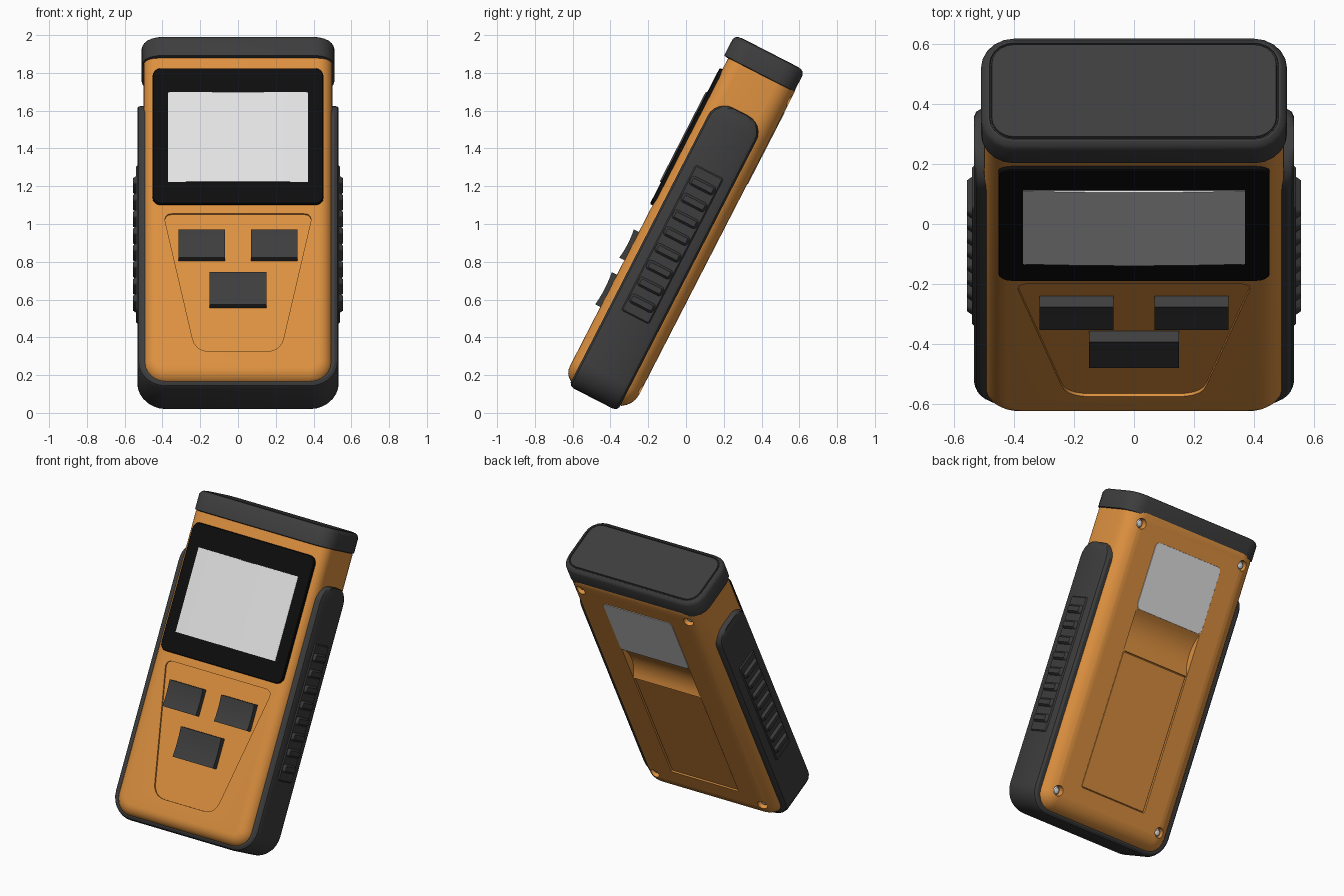
import bpy, bmesh, math
from mathutils import Matrix

if "Cube" in bpy.data.objects:
    bpy.data.objects.remove(bpy.data.objects["Cube"])

# Local frame: x = width, d = depth (front is negative), s = along the leaning body
TILT = Matrix.Rotation(math.radians(-27.2), 4, 'X')


def material(name, rgb):
    m = bpy.data.materials.new(name)
    m.diffuse_color = (*rgb, 1)
    m.use_nodes = True
    m.node_tree.nodes["Principled BSDF"].inputs["Base Color"].default_value = m.diffuse_color
    return m


ORANGE = material("orange plastic", (0.72, 0.28, 0.05))
RUBBER = material("dark grey rubber", (0.047, 0.047, 0.047))
BLACK = material("black bezel", (0.004, 0.004, 0.004))
LIGHT = material("light grey", (0.76, 0.76, 0.76))


def loft(name, rings, mat, smooth=True):
    """Skin a list of equal-length closed rings and cap both ends."""
    bm = bmesh.new()
    vs = [[bm.verts.new(TILT @ Matrix.Translation(p).to_translation()) for p in r] for r in rings]
    n = len(vs[0])
    for a, b in zip(vs, vs[1:]):
        for i in range(n):
            bm.faces.new((a[i], a[(i + 1) % n], b[(i + 1) % n], b[i]))
    bm.faces.new(vs[0])
    bm.faces.new(vs[-1])
    bmesh.ops.recalc_face_normals(bm, faces=bm.faces[:])
    me = bpy.data.meshes.new(name)
    bm.to_mesh(me)
    bm.free()
    me.materials.append(mat)
    ob = bpy.data.objects.new(name, me)
    bpy.context.collection.objects.link(ob)
    if smooth:
        shade(ob)
    return ob


def activate(ob):
    bpy.ops.object.select_all(action='DESELECT')
    ob.select_set(True)
    bpy.context.view_layer.objects.active = ob


def shade(ob):
    activate(ob)
    bpy.ops.object.shade_smooth_by_angle(angle=math.radians(32))


def rrect(x0, x1, y0, y1, r, inset=0.0, seg=6):
    """Rounded rectangle, optionally shrunk by an inset."""
    r2 = max(r - inset, 0.004)
    x0, x1, y0, y1 = x0 + inset, x1 - inset, y0 + inset, y1 - inset
    corners = [(x1 - r2, y1 - r2, 0), (x0 + r2, y1 - r2, 90), (x0 + r2, y0 + r2, 180), (x1 - r2, y0 + r2, 270)]
    return [(cx + r2 * math.cos(math.radians(a + 90 * i / seg)),
             cy + r2 * math.sin(math.radians(a + 90 * i / seg)))
            for cx, cy, a in corners for i in range(seg + 1)]


def at_depth(pts, d):
    return [(x, d, s) for x, s in pts]


def plate(name, x0, x1, s0, s1, r, d_in, d_out, mat, bevel=0.004):
    """Rounded plate facing the front or the back."""
    sign = 1 if d_out > d_in else -1
    return loft(name, [at_depth(rrect(x0, x1, s0, s1, r, 0, 4), d_in),
                       at_depth(rrect(x0, x1, s0, s1, r, 0, 4), d_out - sign * bevel),
                       at_depth(rrect(x0, x1, s0, s1, r, bevel, 4), d_out)], mat)


def cut(target, cutter):
    mod = target.modifiers.new("cut", 'BOOLEAN')
    mod.operation, mod.solver, mod.object = 'DIFFERENCE', 'EXACT', cutter
    activate(target)
    bpy.ops.object.modifier_apply(modifier=mod.name)
    bpy.data.objects.remove(cutter)


# Main body: rounded slab with soft front and back edges
FRONT, BACK = -0.66, -0.265
prof = []
for i in range(7):
    t = math.pi / 2 * i / 6
    prof.append((0.075 * (1 - math.sin(t)), FRONT + 0.075 * (1 - math.cos(t))))
for i in range(7):
    t = math.pi / 2 * (1 - i / 6)
    prof.append((0.11 * (1 - math.sin(t)), BACK - 0.11 * (1 - math.cos(t))))
body = loft("body", [at_depth(rrect(-0.5, 0.5, -0.137, 1.88, 0.12, k), d) for k, d in prof], ORANGE, False)

# Shallow tapered keypad recess with rounded corners
trap = [(0.395, 0.847), (-0.395, 0.847), (-0.225, 0.026), (0.225, 0.026)]
outline = []
for i, (x, s) in enumerate(trap):
    ends = []
    for q in (trap[i - 1], trap[(i + 1) % 4]):
        k = (0.05 if i < 2 else 0.08) / math.hypot(q[0] - x, q[1] - s)
        ends.append((x + (q[0] - x) * k, s + (q[1] - s) * k))
    (ax, a_s), (bx, bs) = ends
    for j in range(6):
        t = j / 5
        outline.append(((1 - t) ** 2 * ax + 2 * t * (1 - t) * x + t * t * bx,
                        (1 - t) ** 2 * a_s + 2 * t * (1 - t) * s + t * t * bs))
cut(body, loft("keypad_cutter", [at_depth(outline, -0.75), at_depth(outline, FRONT + 0.011)], ORANGE, False))

# Finger scoop on the back, between the label and the battery door
R, sag = 0.225, 0.045
ring = [(BACK - sag + R + R * math.cos(2 * math.pi * i / 48), 1.09 + R * math.sin(2 * math.pi * i / 48))
        for i in range(48)]
cut(body, loft("scoop_cutter", [[(x, d, s) for d, s in ring] for x in (-0.25, 0.25)], ORANGE, False))

# Battery door recess
cut(body, loft("door_cutter", [at_depth(rrect(-0.25, 0.25, 0.075, 0.955, 0.01, 0, 2), d)
                               for d in (BACK - 0.015, -0.1)], ORANGE, False))

# Screw pockets and screws at the four back corners
for x in (-0.4, 0.4):
    for s in (0.0, 1.72):
        def disc(r, d):
            return [(x + r * math.cos(math.pi * i / 8), d, s + r * math.sin(math.pi * i / 8)) for i in range(16)]
        cut(body, loft("pocket_cutter", [disc(0.033, -0.315), disc(0.033, -0.1)], ORANGE, False))
        loft("screw", [disc(0.027, -0.325), disc(0.027, -0.298), disc(0.018, -0.286), disc(0.006, -0.282)], LIGHT)
shade(body)

plate("battery_door", -0.245, 0.245, 0.08, 0.95, 0.01, BACK - 0.02, BACK - 0.006, ORANGE, 0.002)
plate("back_label", -0.255, 0.255, 1.225, 1.655, 0.03, BACK - 0.004, BACK + 0.003, LIGHT, 0.001)

# Top cap with a grooved panel
cap = [(0.015, 1.772), (0, 1.776), (0, 1.872), (0.008, 1.888), (0.022, 1.897), (0.028, 1.897),
       (0.030, 1.89), (0.034, 1.89), (0.036, 1.9)]
loft("top_cap", [[(x, d, s) for x, d in rrect(-0.51, 0.51, -0.685, -0.268, 0.11, k, 5)] for k, s in cap], RUBBER)

# Rubber bumper: U-shaped strip around the sides and the bottom
HW, MID, TOP, RC, OUT, LOW = 0.145, -0.472, 1.55, 0.1, 0.533, -0.157
half = []  # x, s, normal x, normal s, half width, chamfer
for i in range(7):
    t = math.pi / 2 * (1 - i / 6)
    half.append((OUT - (0.018 if i == 0 else 0), TOP - RC + RC * math.sin(t), 1, 0,
                 HW - RC + RC * math.cos(t), 0.028))
CR = 0.15
for i in range(8):
    t = -math.pi / 2 * i / 7
    half.append((OUT - CR + CR * math.cos(t), LOW + CR + CR * math.sin(t), math.cos(t), math.sin(t), HW, 0.028))
path = half + [(-x, s, -nx, ns, w, e) for x, s, nx, ns, w, e in reversed(half)]
rings = []
for x, s, nx, ns, w, e in path:
    section = [(0.07, -w), (0.022, -w), (0.007, -w + 0.010), (0, -w + e),
               (0, w - e), (0.007, w - 0.010), (0.022, w), (0.07, w)]
    rings.append([(x - nx * k, MID + d, s - ns * k) for k, d in section])
loft("bumper", rings, RUBBER)

# Side grip pads with ridges
for side in (-1, 1):
    def block(name, s0, s1, hw, x0, x1, slope):
        loft(name, [[(side * xx, MID + d, s) for d, s in rrect(-hw, hw, s0, s1, 0.02, k, 3)]
                    for xx, k in ((x0, 0), (x1, slope))], RUBBER)
    block("grip_pad", 0.32, 1.2, 0.09, 0.525, 0.54, 0.014)
    for i in range(8):
        c = 0.41 + i * 0.1
        block("grip_ridge", c - 0.03, c + 0.03, 0.075, 0.535, 0.556, 0.015)

# Display: black bezel and gently bowed screen
plate("screen_bezel", -0.452, 0.452, 0.897, 1.706, 0.045, -0.64, -0.676, BLACK)
cols = []
for i in range(9):
    x = -0.37 + 0.74 * i / 8
    d = -0.678 - 0.006 * (1 - (x / 0.37) ** 2)
    cols.append([(x, -0.67, 1.026), (x, d, 1.026), (x, d, 1.56), (x, -0.67, 1.56)])
loft("screen", cols, LIGHT)

# Three keys with slightly dished faces
for name, x0, x1, s0, s1 in (("left_key", -0.315, -0.068, 0.57, 0.738),
                             ("right_key", 0.068, 0.315, 0.57, 0.738),
                             ("lower_key", -0.15, 0.15, 0.292, 0.483)):
    rows = []
    for i in range(7):
        t = i / 6
        s = s0 + (s1 - s0) * t
        d = -0.69 + 0.007 * (1 - (2 * t - 1) ** 2)
        rows.append([(x0, -0.64, s), (x1, -0.64, s), (x1, d, s), (x0, d, s)])
    loft(name, rows, RUBBER)
